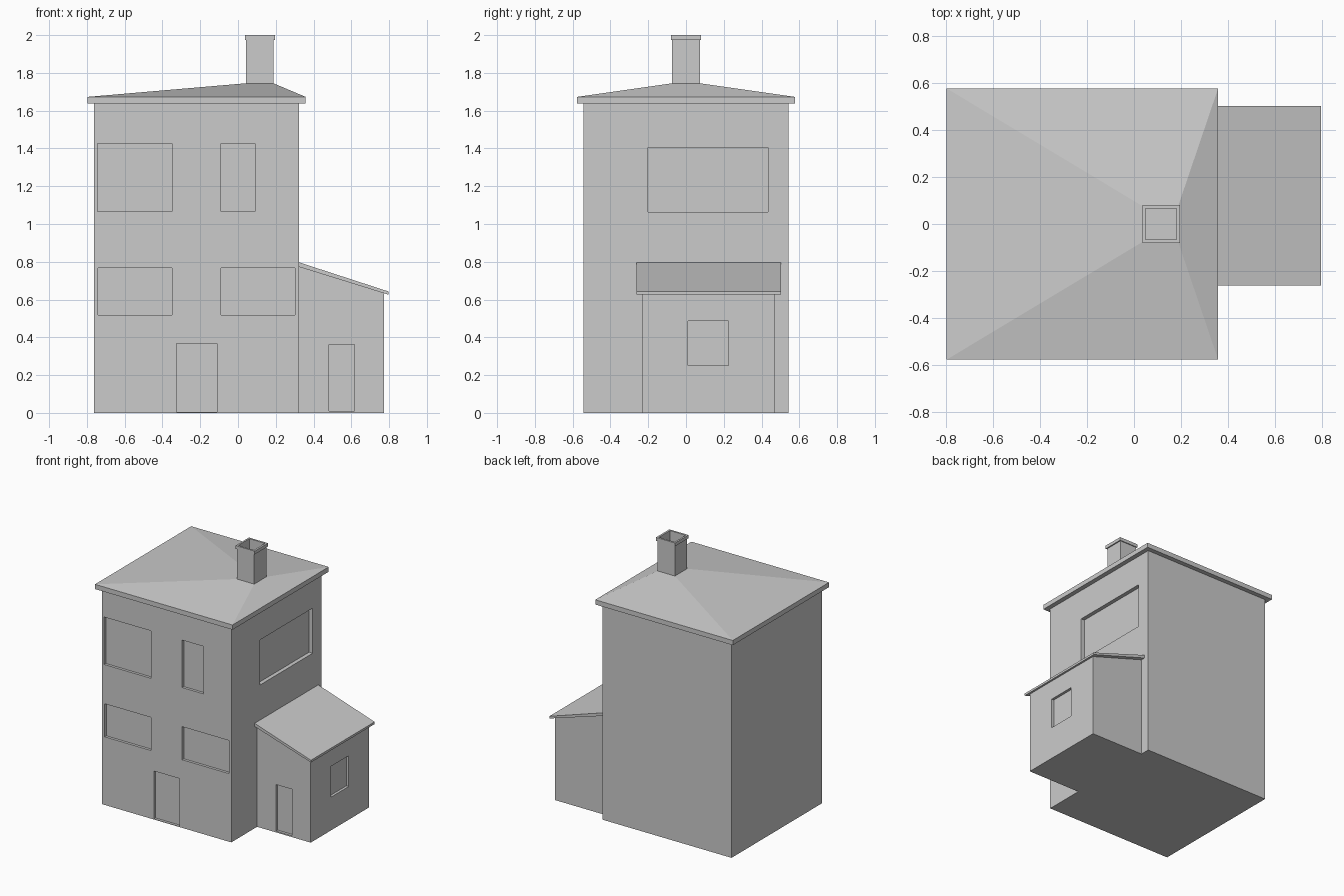
import bpy, bmesh
from mathutils import Vector

if "Cube" in bpy.data.objects:
    bpy.data.objects.remove(bpy.data.objects["Cube"])


def make(name, build):
    bm = bmesh.new()
    build(bm)
    bmesh.ops.recalc_face_normals(bm, faces=bm.faces)
    me = bpy.data.meshes.new(name)
    bm.to_mesh(me)
    bm.free()
    ob = bpy.data.objects.new(name, me)
    bpy.context.collection.objects.link(ob)
    return ob


def ring(bm, x0, x1, y0, y1, z):
    return [bm.verts.new(p) for p in ((x0, y0, z), (x1, y0, z), (x1, y1, z), (x0, y1, z))]


def stack(bm, rings):
    """Skin a series of rectangles (x0, x1, y0, y1, z) into a closed solid."""
    loops = [ring(bm, *r) for r in rings]
    bm.faces.new(loops[0])
    bm.faces.new(loops[-1])
    for a, b in zip(loops, loops[1:]):
        for i in range(4):
            j = (i + 1) % 4
            bm.faces.new((a[i], a[j], b[j], b[i]))


def prism(bm, profile, y0, y1):
    """Extrude an x-z profile along y."""
    face = bm.faces.new([bm.verts.new((x, y0, z)) for x, z in profile])
    out = bmesh.ops.extrude_face_region(bm, geom=[face])
    verts = [g for g in out["geom"] if isinstance(g, bmesh.types.BMVert)]
    bmesh.ops.translate(bm, verts=verts, vec=Vector((0, y1 - y0, 0)))


def recess(ob, boxes):
    """Sink box-shaped openings into a wall."""
    def build(bm):
        for x0, x1, y0, y1, z0, z1 in boxes:
            stack(bm, [(x0, x1, y0, y1, z0), (x0, x1, y0, y1, z1)])
    cutter = make(ob.name + "_cutter", build)
    cutter.hide_render = True
    cutter.hide_set(True)
    cutter.display_type = 'WIRE'
    mod = ob.modifiers.new("openings", 'BOOLEAN')
    mod.operation = 'DIFFERENCE'
    mod.solver = 'EXACT'
    mod.object = cutter


# Main tower with front windows, door and one side window
WX, EX, HY = -0.762, 0.323, 0.542
walls = make("main_walls", lambda bm: stack(bm, [
    (WX, EX, -HY, HY, 0), (WX, EX, -HY, HY, 1.637)]))
front = [(-0.745, -0.35, 1.065, 1.425), (-0.09, 0.09, 1.065, 1.425),
         (-0.74, -0.35, 0.517, 0.768), (-0.09, 0.303, 0.517, 0.768),
         (-0.326, -0.112, 0.004, 0.368)]
recess(walls, [(x0, x1, -HY - 0.1, -HY + 0.02, z0, z1) for x0, x1, z0, z1 in front]
       + [(EX - 0.03, EX + 0.1, -0.2, 0.435, 1.063, 1.405)])

# Hipped roof with eaves slab, rising to the chimney base
make("main_roof", lambda bm: stack(bm, [
    (-0.797, 0.358, -0.577, 0.577, 1.637), (-0.797, 0.358, -0.577, 0.577, 1.673),
    (0.042, 0.187, -0.073, 0.073, 1.745)]))

# Hollow chimney with projecting cap
shaft = (0.042, 0.187, -0.073, 0.073)
cap = (0.036, 0.196, -0.08, 0.08)
flue = (0.049, 0.181, -0.066, 0.066)
make("chimney", lambda bm: stack(bm, [
    (*shaft, 1.745), (*shaft, 1.975), (*cap, 1.975), (*cap, 2.0), (*flue, 2.0), (*flue, 1.8)]))

# Side annex with sloping top, door and window
annex = make("annex_walls", lambda bm: prism(
    bm, [(EX, 0), (0.773, 0), (0.773, 0.634), (EX, 0.775)], -0.232, 0.468))
recess(annex, [(0.482, 0.618, -0.332, -0.212, 0.01, 0.363),
               (0.753, 0.873, 0.01, 0.224, 0.252, 0.486)])

# Lean-to roof over the annex
make("annex_roof", lambda bm: prism(
    bm, [(EX, 0.773), (0.796, 0.626), (0.796, 0.643), (EX, 0.797)], -0.262, 0.502))
